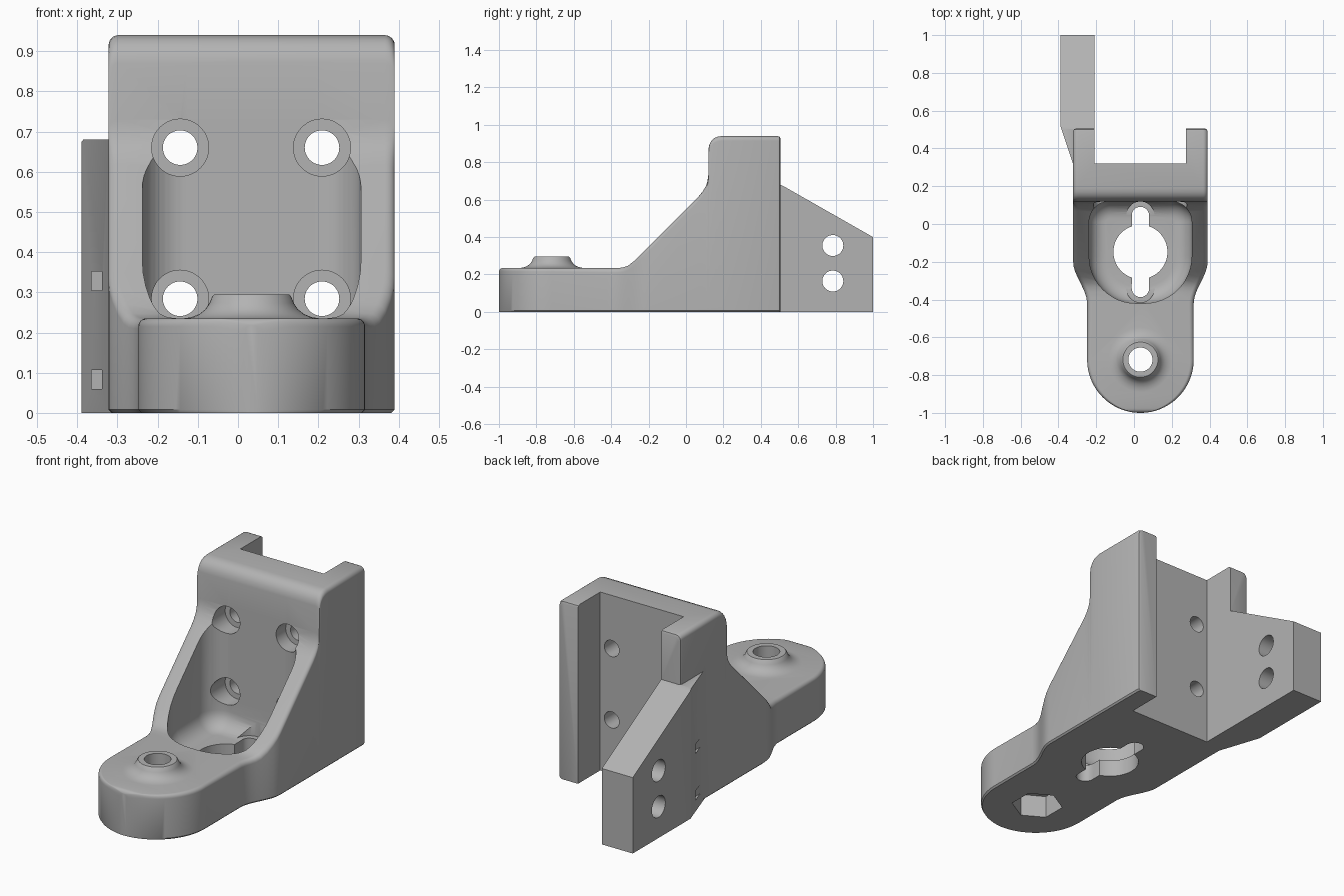
import bpy, bmesh, math
from mathutils import Matrix, Vector

cube = bpy.data.objects.get("Cube")
if cube:
    bpy.data.objects.remove(cube, do_unlink=True)

CX = 0.034          # centre line of the bracket
BODY_W, ARM_W = 0.356, 0.282

grey = bpy.data.materials.new("plain grey")
grey.use_nodes = True
colour = (0.45, 0.45, 0.45, 1)
grey.diffuse_color = colour
grey.node_tree.nodes["Principled BSDF"].inputs["Base Color"].default_value = colour


def add_object(name, bm):
    bmesh.ops.recalc_face_normals(bm, faces=bm.faces)
    mesh = bpy.data.meshes.new(name)
    bm.to_mesh(mesh)
    bm.free()
    mesh.materials.append(grey)
    ob = bpy.data.objects.new(name, mesh)
    bpy.context.collection.objects.link(ob)
    return ob


def loft(name, rings):
    """Skin a list of equal-length rings and cap both ends."""
    bm = bmesh.new()
    rows = [[bm.verts.new(p) for p in ring] for ring in rings]
    n = len(rows[0])
    for a, b in zip(rows, rows[1:]):
        for i in range(n):
            j = (i + 1) % n
            bm.faces.new((a[i], a[j], b[j], b[i]))
    bm.faces.new(rows[0])
    bm.faces.new(rows[-1])
    return add_object(name, bm)


def box(name, x0, x1, y0, y1, z0, z1):
    return loft(name, [[(x0, y0, z), (x1, y0, z), (x1, y1, z), (x0, y1, z)] for z in (z0, z1)])


def cylinder(name, start, end, radius, sides=48, turn=0):
    start, end = Vector(start), Vector(end)
    axis = end - start
    rot = axis.to_track_quat('Z', 'Y').to_matrix().to_4x4()
    bm = bmesh.new()
    bmesh.ops.create_cone(bm, cap_ends=True, segments=sides, radius1=radius, radius2=radius,
                          depth=axis.length,
                          matrix=Matrix.Translation((start + end) / 2) @ rot @ Matrix.Rotation(turn, 4, 'Z'))
    return add_object(name, bm)


def combine(target, tool, operation):
    mod = target.modifiers.new(operation.lower(), 'BOOLEAN')
    mod.operation, mod.solver, mod.object = operation, 'EXACT', tool
    bpy.context.view_layer.objects.active = target
    bpy.ops.object.modifier_apply(modifier=mod.name)
    bpy.data.objects.remove(tool, do_unlink=True)


# Body: rounded cross-sections following the side profile
def section(y, w, h, r):
    r = min(r, w * 0.9)
    c = min(0.008, w * 0.5)
    half = [(w - c, 0), (w, c)]
    for i in range(7):
        a = math.radians(15 * i)
        half.append((w - r + r * math.cos(a), h - r + r * math.sin(a)))
    pts = half + [(-x, z) for x, z in reversed(half)]
    return [(CX + x, y, z) for x, z in pts]


def half_width(y):
    t = max(0, min(1, (y + 0.42) / 0.22))
    return ARM_W + (BODY_W - ARM_W) * t * t * (3 - 2 * t)


rings = []
for deg in range(3, 91, 3):
    a = math.radians(deg)
    y = -0.718 - ARM_W * math.cos(a)
    d = min(0.02, y + 1)
    h = 0.215 + math.sqrt(0.0004 - (0.02 - d) ** 2)
    rings.append(section(y, ARM_W * math.sin(a), h, 0.02))
profile = [(-0.42, .235), (-0.39, .235), (-0.36, .235), (-0.335, .238), (-0.31, .247),
           (-0.28, .27), (-0.25, .3), (-0.225, .325), (-0.2, .35), (0.07, .62), (0.09, .645),
           (0.105, .67), (0.115, .7), (0.119, .73), (0.12, .87), (0.125, .895), (0.135, .914),
           (0.15, .929), (0.17, .937), (0.19, .94), (0.49, .94)]
rings += [section(y, half_width(y), h, 0.025) for y, h in profile]
rings += [section(0.501, BODY_W - 0.004, 0.936, 0.025), section(0.505, BODY_W - 0.014, 0.926, 0.02)]
bracket = loft("bracket_body", rings)

# Side wing with a sloping top
wing = [(0.25, -0.30, .68), (0.505, -0.385, .68), (0.52, -0.39, .673), (1.0, -0.39, .4)]
combine(bracket, loft("side_wing", [[(x, y, 0), (-0.21, y, 0), (-0.21, y, h), (x, y, h)]
                                    for y, x, h in wing]), 'UNION')

# Flared boss on the nose
boss = [(0.17, .2), (0.17, .235), (0.15, .238), (0.13, .246), (0.115, .258), (0.105, .273),
        (0.098, .29), (0.093, .295)]
circle = [math.tau * i / 48 for i in range(48)]
combine(bracket, loft("boss", [[(CX + r * math.cos(a), -0.718 + r * math.sin(a), z) for a in circle]
                               for r, z in boss]), 'UNION')

# Rear channel
combine(bracket, box("channel", -0.21, 0.276, 0.32, 0.7, -0.1, 1.1), 'DIFFERENCE')


# Front pocket with a rounded floor
def pocket_ring(inset, z):
    pts = []
    for k, (sx, sy, r) in enumerate([(1, 1, .11), (-1, 1, .11), (-1, -1, .25), (1, -1, .25)]):
        for i in range(13):
            a = math.radians(90 * k + 7.5 * i)
            pts.append((CX + sx * (0.272 - r) + (r - inset) * math.cos(a),
                        -0.15 + sy * (0.27 - r) + (r - inset) * math.sin(a), z))
    return pts


FLOOR, FILLET = 0.09, 0.09
floor_rings = [pocket_ring(FILLET * (1 - math.sin(a)), FLOOR + FILLET * (1 - math.cos(a)))
               for a in [math.radians(11.25 * i) for i in range(9)]]
combine(bracket, loft("pocket", floor_rings + [pocket_ring(0, 1.2)]), 'DIFFERENCE')

# Keyhole opening in the floor
combine(bracket, cylinder("keyhole", (CX, -0.148, -0.1), (CX, -0.148, 0.3), 0.143, 64), 'DIFFERENCE')
slot = []
for z in (-0.1, 0.3):
    slot.append([(CX + 0.046 * math.cos(a), -0.148 + (0.193 if a < math.pi else -0.193)
                  + 0.046 * math.sin(a), z)
                 for a in [math.radians(15 * i + 0.01) for i in range(13)]
                 + [math.radians(180.01 + 15 * i) for i in range(12)]])
for ring in slot:
    ring.pop(12)
combine(bracket, loft("keyhole_slot", slot), 'DIFFERENCE')
for y in (0.045, -0.341):
    combine(bracket, cylinder("slot_clearance", (CX, y, FLOOR + 0.002), (CX, y, 0.3), 0.074), 'DIFFERENCE')

# Four counterbored mounting holes
for x in (-0.144, 0.209):
    for z in (0.284, 0.66):
        combine(bracket, cylinder("mount_hole", (x, 0, z), (x, 0.5, z), 0.043), 'DIFFERENCE')
        combine(bracket, cylinder("counterbore", (x, -0.08, z), (x, 0.2, z), 0.071), 'DIFFERENCE')

# Nose bolt hole and hexagonal nut recess
combine(bracket, cylinder("bolt_hole", (CX, -0.718, -0.1), (CX, -0.718, 0.5), 0.064), 'DIFFERENCE')
combine(bracket, cylinder("nut_recess", (CX, -0.718, -0.1), (CX, -0.718, 0.12), 0.128, 6), 'DIFFERENCE')

# Wing holes and small slots in its angled face
for z in (0.165, 0.355):
    combine(bracket, cylinder("wing_hole", (-0.6, 0.785, z), (0, 0.785, z), 0.056), 'DIFFERENCE')
for z in (0.083, 0.328):
    combine(bracket, box("wing_slot", -0.364, -0.338, 0.3, 0.6, z - 0.024, z + 0.024), 'DIFFERENCE')

# Smooth the rounded surfaces, keep hard edges
bpy.ops.object.select_all(action='DESELECT')
bracket.select_set(True)
bpy.context.view_layer.objects.active = bracket
bpy.ops.object.shade_smooth_by_angle(angle=math.radians(32))
